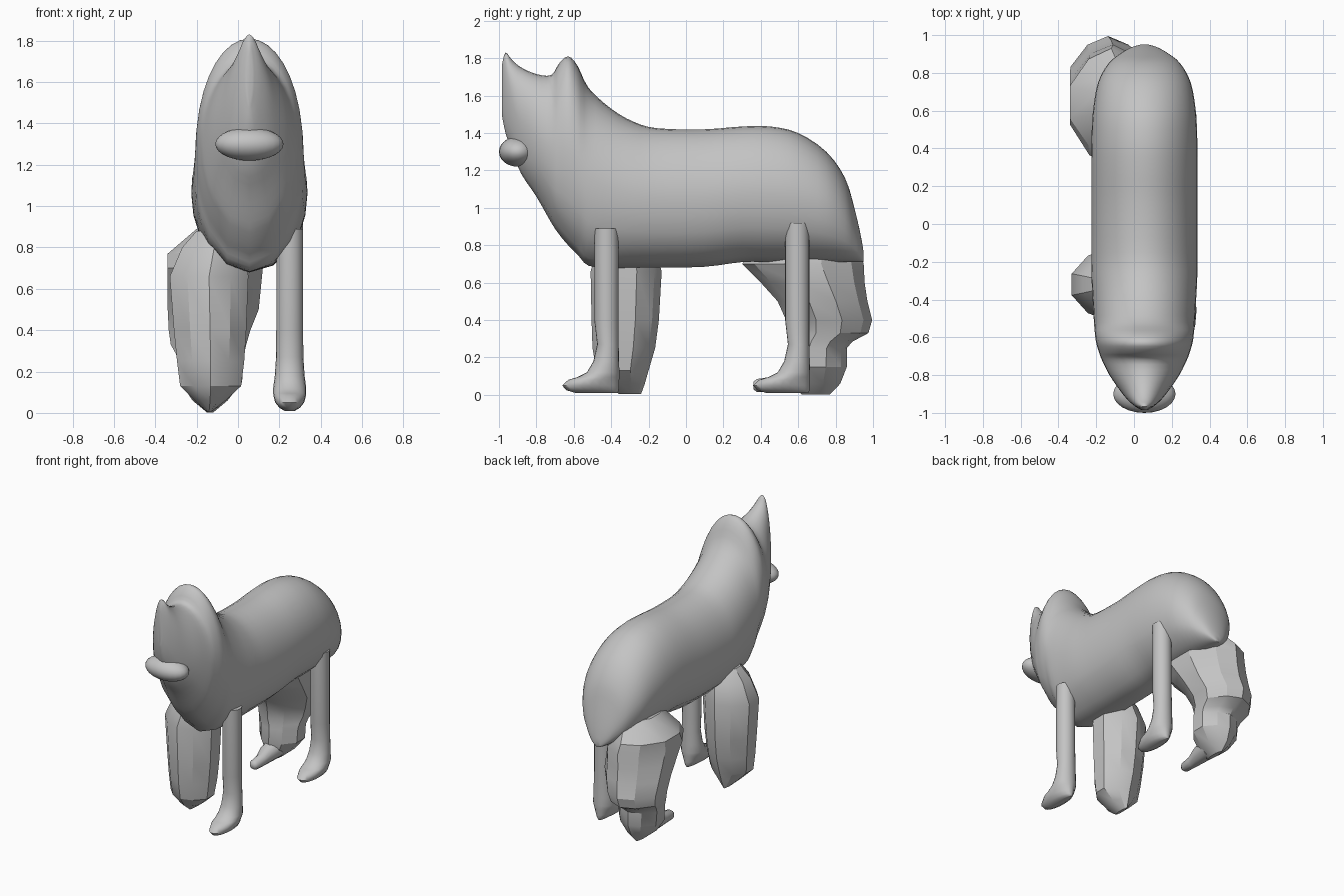
import bpy, bmesh
from math import cos, sin, radians, pi

default = bpy.data.objects.get("Cube")
if default:
    bpy.data.objects.remove(default, do_unlink=True)

# One plain grey for the whole animal
grey = bpy.data.materials.new("plain grey")
grey.use_nodes = True
GREY = (0.55, 0.55, 0.55, 1)
grey.diffuse_color = GREY
grey.node_tree.nodes["Principled BSDF"].inputs["Base Color"].default_value = GREY


def finish(name, bm, angle):
    bmesh.ops.recalc_face_normals(bm, faces=bm.faces)
    mesh = bpy.data.meshes.new(name)
    bm.to_mesh(mesh)
    bm.free()
    mesh.materials.append(grey)
    obj = bpy.data.objects.new(name, mesh)
    bpy.context.collection.objects.link(obj)
    bpy.ops.object.select_all(action='DESELECT')
    obj.select_set(True)
    bpy.context.view_layer.objects.active = obj
    bpy.ops.object.shade_smooth_by_angle(angle=radians(angle))
    return obj


def loft(name, rings, angle=40):
    """Skin a list of equal-length rings and cap both ends."""
    bm = bmesh.new()
    loops = [[bm.verts.new(p) for p in ring] for ring in rings]
    n = len(loops[0])
    for a, b in zip(loops, loops[1:]):
        for i in range(n):
            j = (i + 1) % n
            bm.faces.new((a[i], a[j], b[j], b[i]))
    bm.faces.new(loops[0])
    bm.faces.new(loops[-1])
    return finish(name, bm, angle)


def smooth_rows(rows, steps=4):
    """Catmull-Rom interpolation between profile rows."""
    out = []
    for i in range(len(rows) - 1):
        quad = (rows[max(i - 1, 0)], rows[i], rows[i + 1], rows[min(i + 2, len(rows) - 1)])
        for s in range(steps):
            t = s / steps
            out.append([b + t / 2 * (c - a + t * (2 * a - 5 * b + 4 * c - d + t * (3 * (b - c) + d - a)))
                        for a, b, c, d in zip(*quad)])
    return out + [list(rows[-1])]


# Head, neck and trunk: y, bottom z, top z, half width
CENTRE = 0.055
body_rows = [
    (-.985, 1.5, 1.76, .015), (-.965, 1.4, 1.83, .05), (-.93, 1.3, 1.79, .09),
    (-.88, 1.18, 1.75, .13), (-.8, 1.06, 1.715, .185), (-.72, .92, 1.71, .225),
    (-.68, .86, 1.77, .24), (-.63, .8, 1.81, .255), (-.58, .75, 1.76, .262),
    (-.52, .69, 1.64, .267), (-.4, .68, 1.53, .274), (-.28, .68, 1.46, .28),
    (-.15, .68, 1.425, .28), (.1, .685, 1.42, .28), (.3, .71, 1.435, .28),
    (.45, .71, 1.435, .28), (.6, .71, 1.4, .272), (.75, .71, 1.3, .245),
    (.85, .71, 1.16, .19), (.9, .71, 1.0, .13), (.935, .71, .85, .07), (.95, .71, .76, .02),
]
# Rounded back, with a firmer edge along the belly
angles = [radians(a) for a in list(range(0, 181, 10)) + [195, 210, 223, 246, 270, 294, 317, 330, 345]]
loft("body", [[(CENTRE + w * cos(a), y, (lo + hi) / 2 + (hi - lo) / 2 * sin(a)) for a in angles]
              for y, lo, hi, w in smooth_rows(body_rows, 3)], 60)

# Lower jaw
bm = bmesh.new()
bmesh.ops.create_uvsphere(bm, u_segments=24, v_segments=14, radius=1)
bmesh.ops.scale(bm, vec=(.165, .1, .08), verts=bm.verts)
bmesh.ops.translate(bm, vec=(CENTRE, -.9, 1.3), verts=bm.verts)
finish("jaw", bm, 60)


# Slim left legs: z, front y, back y, half width
def oval(cx, z, y0, y1, w, n=20):
    return [(cx + w * cos(2 * pi * i / n), (y0 + y1) / 2 + (y1 - y0) / 2 * sin(2 * pi * i / n), z)
            for i in range(n)]


slim_rows = [
    (.92, 0, .13, .065), (.4, 0, .13, .065), (.27, .015, .13, .066), (.18, -.005, .132, .072),
    (.12, -.04, .134, .08), (.095, -.09, .134, .08), (.08, -.14, .133, .078),
    (.05, -.172, .132, .07), (.025, -.15, .13, .05), (.01, -.1, .125, .025),
]
for name, y, top in (("front_left_leg", -.49, .89), ("rear_left_leg", .53, .92)):
    rows = [(top,) + slim_rows[0][1:]] + slim_rows[1:]
    loft(name, [oval(.25, z, y + a, y + b, w) for z, a, b, w in rows], 60)


# Broad right legs with ridged front and back: z, front y, back y, outer x, inner x
def ridged(z, y0, y1, x0, x1):
    cx, cy, w, h = (x0 + x1) / 2, (y0 + y1) / 2, (x1 - x0) / 2, (y1 - y0) / 2
    shape = ((0, -1), (.55, -.8), (1, -.3), (1, .3), (.55, .8),
             (0, 1), (-.55, .8), (-1, .3), (-1, -.3), (-.55, -.8))
    return [(cx + w * u, cy + h * v, z) for u, v in shape]


front_rows = [
    (.88, -.42, -.22, -.2, .02), (.8, -.47, -.17, -.27, .04), (.66, -.51, -.13, -.33, .05),
    (.4, -.505, -.145, -.31, .04), (.25, -.5, -.165, -.295, .03), (.13, -.48, -.2, -.28, .015),
    (.06, -.43, -.22, -.21, -.06), (.005, -.36, -.24, -.15, -.13),
]
loft("front_right_leg", [ridged(*r) for r in front_rows], 28)

rear_rows = [
    (.89, .46, .82, -.2, .05), (.77, .36, .93, -.34, .1), (.7, .3, .95, -.34, .12),
    (.6, .4, .955, -.34, .11), (.5, .49, .97, -.34, .1), (.4, .535, .995, -.335, .06),
    (.33, .545, .975, -.325, .04), (.285, .55, .89, -.3, .03), (.25, .55, .86, -.29, .025),
    (.15, .54, .86, -.28, .02), (.06, .56, .825, -.22, -.05), (.002, .62, .77, -.15, -.12),
]
loft("rear_right_leg", [ridged(*r) for r in rear_rows], 28)

# Toe of the broad rear leg
toe_rows = [(.36, .05, .02), (.38, .05, .035), (.46, .055, .042), (.53, .075, .06), (.64, .09, .075)]
loft("rear_right_toe", [[(-.135 + r * cos(2 * pi * i / 12), y, z + r * sin(2 * pi * i / 12))
                         for i in range(12)] for y, z, r in toe_rows], 60)
